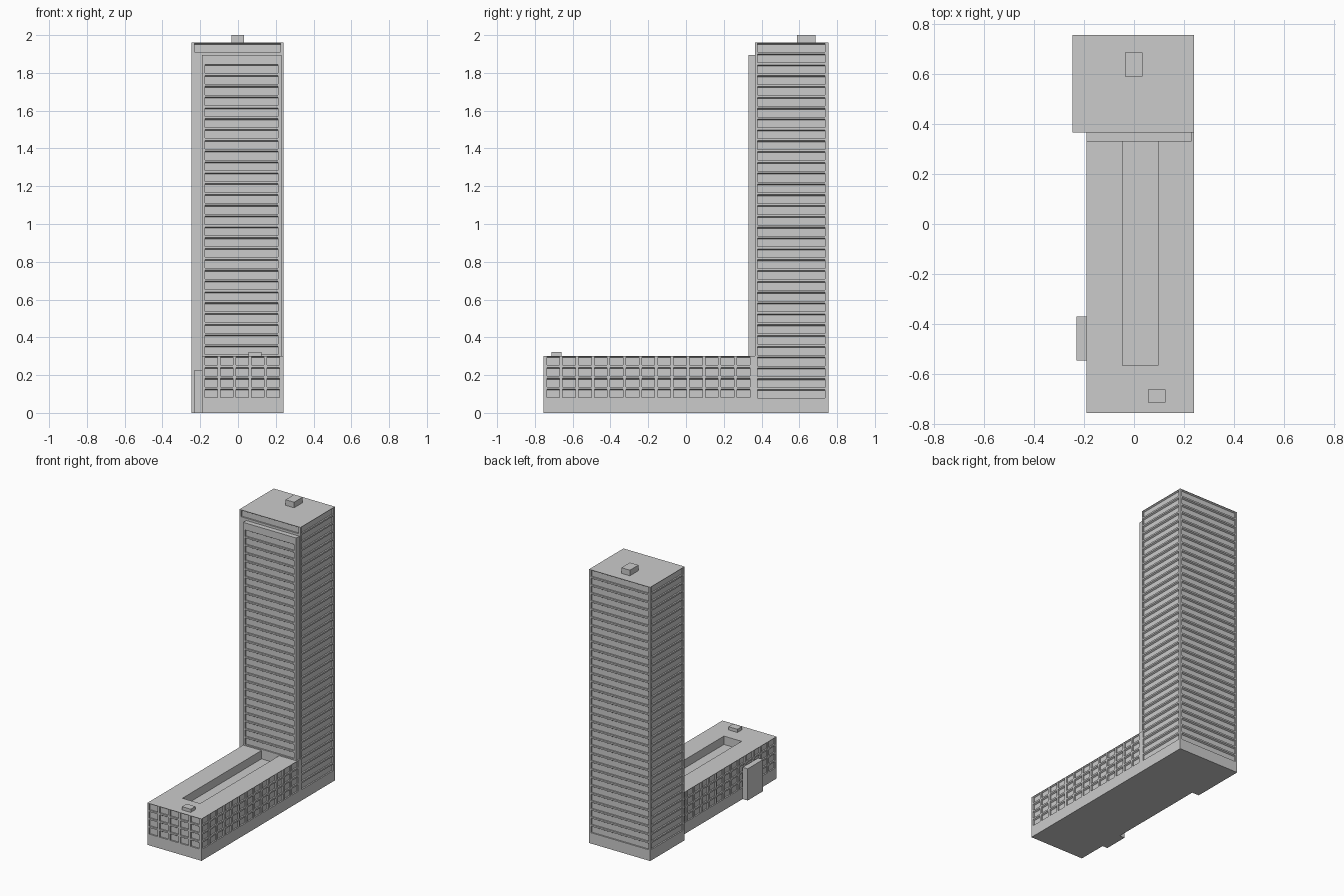
import bpy, bmesh
from mathutils import Vector

if "Cube" in bpy.data.objects:
    bpy.data.objects.remove(bpy.data.objects["Cube"])

PITCH, WIN_H, DEPTH, LIP = 0.0573, 0.046, 0.01, 0.006


def rows(first_top, count):
    """Window row intervals, listed upward from the lowest row."""
    return [(first_top - WIN_H + i * PITCH, first_top + i * PITCH) for i in range(count)]


def bays(start, end, count, gap=0.016):
    """Evenly spaced window intervals along a wall."""
    w = (end - start - gap * (count - 1)) / count
    return [(start + i * (w + gap), start + i * (w + gap) + w) for i in range(count)]


def panel(bm, origin, u, v, ulen, vlen, us=(), vs=(), depth=DEPTH, lip=LIP):
    """Flat panel with a grid of recesses at the us x vs intervals."""
    o, u, v = Vector(origin), Vector(u), Vector(v)
    n = u.cross(v)

    def face(*pts):
        bm.faces.new([bm.verts.new(o + u * a + v * b - n * d) for a, b, d in pts])

    uc = [0] + [c for iv in us for c in iv] + [ulen]
    vc = [0] + [c for iv in vs for c in iv] + [vlen]
    for i in range(len(uc) - 1):
        for j in range(len(vc) - 1):
            a, b, c, e = uc[i], uc[i + 1], vc[j], vc[j + 1]
            outer = [(a, c, 0), (b, c, 0), (b, e, 0), (a, e, 0)]
            if i % 2 == 0 or j % 2 == 0:
                face(*outer)
                continue
            # recess with a slightly sloping head
            t = e - lip
            inner = [(a, c, depth), (b, c, depth), (b, t, depth), (a, t, depth)]
            face(*inner)
            for k in range(4):
                m = (k + 1) % 4
                face(outer[k], outer[m], inner[m], inner[k])


def block(name, x0, x1, y0, y1, z0, z1, front=((), ()), right=((), ()),
          back=((), ()), left=((), ()), slot=None):
    """Box whose walls can carry window recesses and whose roof can carry a slot."""
    bm = bmesh.new()
    w, d, h = x1 - x0, y1 - y0, z1 - z0
    up = (0, 0, 1)
    panel(bm, (x0, y0, z0), (1, 0, 0), up, w, h, *front)
    panel(bm, (x1, y0, z0), (0, 1, 0), up, d, h, *right)
    panel(bm, (x1, y1, z0), (-1, 0, 0), up, w, h, *back)
    panel(bm, (x0, y1, z0), (0, -1, 0), up, d, h, *left)
    panel(bm, (x0, y1, z0), (1, 0, 0), (0, -1, 0), w, d)
    us, vs, depth = slot or ((), (), 0)
    panel(bm, (x0, y0, z1), (1, 0, 0), (0, 1, 0), w, d, us, vs, depth, 0)
    bmesh.ops.remove_doubles(bm, verts=bm.verts, dist=1e-5)
    me = bpy.data.meshes.new(name)
    bm.to_mesh(me)
    bm.free()
    ob = bpy.data.objects.new(name, me)
    bpy.context.collection.objects.link(ob)
    return ob


# Tower with a full-width window band on every floor
tower_rows = rows(0.1235, 33)
side = ([(0.013, 0.372)], tower_rows)
block("tower", -0.245, 0.24, 0.365, 0.755, 0, 1.96,
      front=([(0.015, 0.47)], tower_rows[-1:]),
      right=side, left=side, back=([(0.015, 0.47)], tower_rows))

# Raised facade layer on the tower front
block("tower_front_layer", -0.19, 0.23, 0.33, 0.365, 0.3, 1.895,
      front=([(0.015, 0.402)], rows(0.0545, 27)))

# Low wing with separate windows and a sunken roof court
low_rows = rows(0.1265, 4)
block("low_wing", -0.19, 0.24, -0.755, 0.365, 0, 0.3,
      front=(bays(0.015, 0.41, 5), low_rows),
      right=(bays(0.018, 1.093, 13), low_rows),
      left=(bays(0.027, 1.102, 13), low_rows),
      slot=([(0.145, 0.285)], [(0.19, 1.085)], 0.06))

# Small attached volumes
block("side_annex", -0.23, -0.19, -0.545, -0.37, 0, 0.227)
block("tower_roof_box", -0.035, 0.033, 0.588, 0.685, 1.96, 2.0)
block("wing_roof_box", 0.055, 0.125, -0.713, -0.66, 0.3, 0.323)
